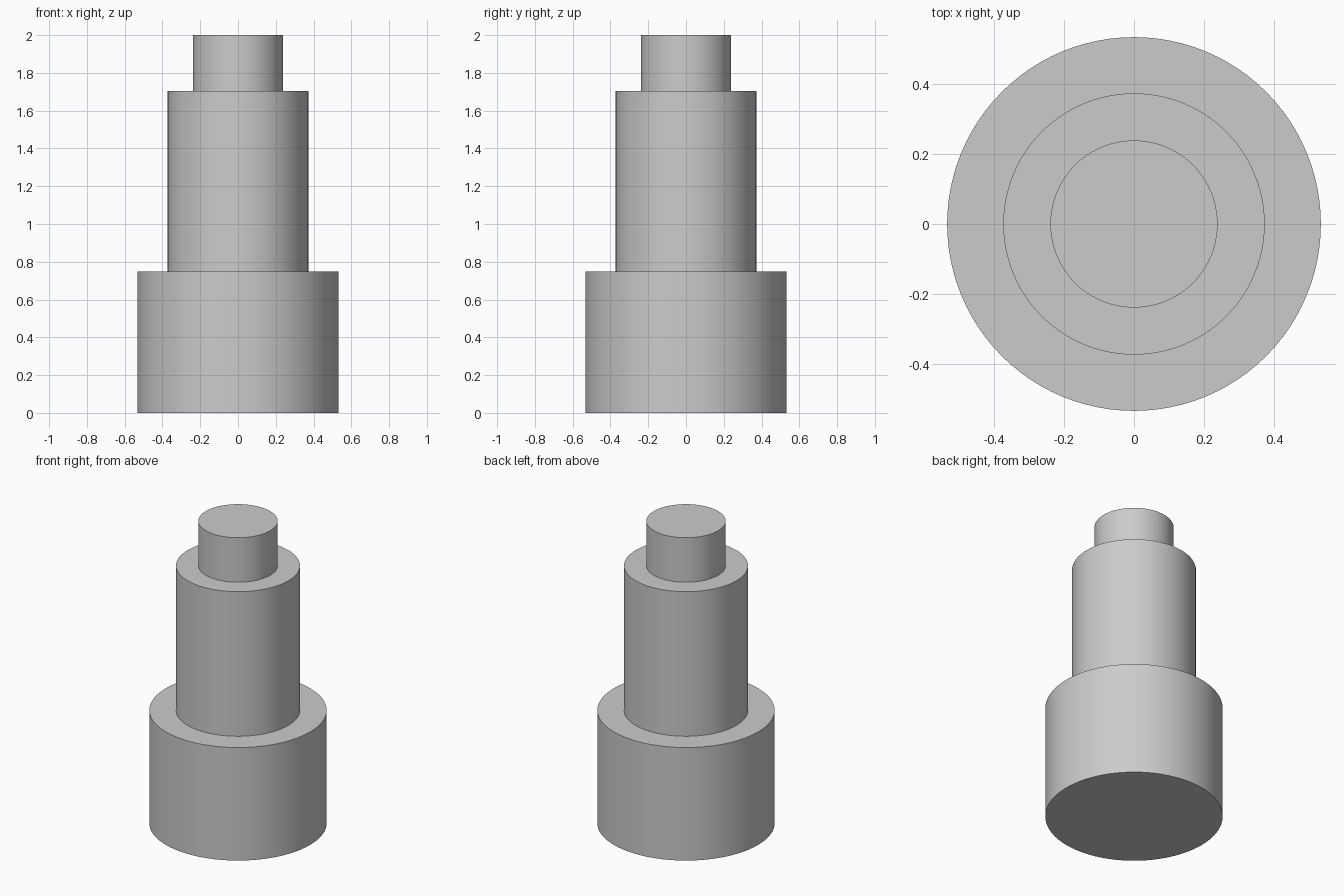
import bpy
import math

if "Cube" in bpy.data.objects:
    bpy.data.objects.remove(bpy.data.objects["Cube"], do_unlink=True)

# Single plain grey material
grey = bpy.data.materials.new("plain_grey")
grey.use_nodes = True
colour = (0.6, 0.6, 0.6, 1.0)
grey.diffuse_color = colour
grey.node_tree.nodes["Principled BSDF"].inputs["Base Color"].default_value = colour


def add_step(name, radius, bottom, top):
    """One round step of the shaft, with crisp rims and a smooth side."""
    bpy.ops.mesh.primitive_cylinder_add(
        vertices=96, radius=radius, depth=top - bottom,
        location=(0, 0, (bottom + top) / 2))
    step = bpy.context.object
    step.name = name
    step.data.materials.append(grey)
    bpy.ops.object.shade_smooth_by_angle(angle=math.radians(30))
    return step


# Wide base, long middle shaft and short top pin, stacked end to end
add_step("base_cylinder", 0.532, 0.0, 0.748)
add_step("middle_shaft", 0.372, 0.748, 1.705)
add_step("top_pin", 0.238, 1.705, 2.0)
